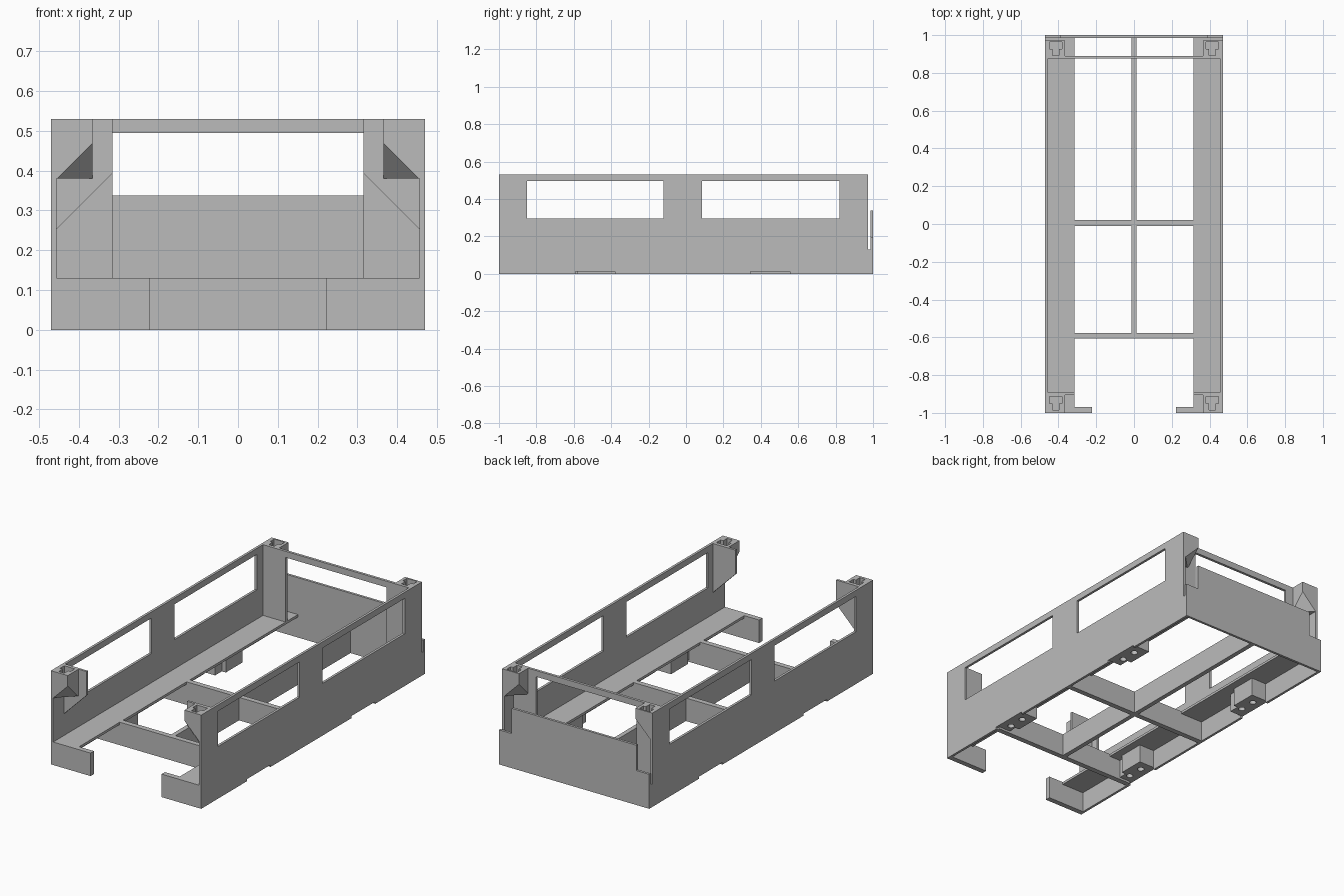
import bpy, bmesh, math
from mathutils import Vector

if "Cube" in bpy.data.objects:
    bpy.data.objects.remove(bpy.data.objects["Cube"])

grey = bpy.data.materials.new("light grey")
grey.diffuse_color = (0.5, 0.5, 0.5, 1)
grey.use_nodes = True
grey.node_tree.nodes["Principled BSDF"].inputs["Base Color"].default_value = grey.diffuse_color


def finish(name, bm, mirror=False, cutter=None, material=True):
    bmesh.ops.recalc_face_normals(bm, faces=bm.faces)
    me = bpy.data.meshes.new(name)
    bm.to_mesh(me)
    bm.free()
    ob = bpy.data.objects.new(name, me)
    bpy.context.collection.objects.link(ob)
    if material:
        me.materials.append(grey)
    if cutter:
        cut = ob.modifiers.new("cut", 'BOOLEAN')
        cut.operation, cut.solver, cut.object = 'DIFFERENCE', 'EXACT', cutter
    if mirror:
        ob.modifiers.new("mirror", 'MIRROR')
    return ob


def add_box(bm, x, y, z):
    vs = bmesh.ops.create_cube(bm, size=1)["verts"]
    for v in vs:
        v.co = Vector([(r[0] + r[1]) / 2 + c * (r[1] - r[0])
                       for c, r in zip(v.co, (x, y, z))])


def boxes(name, items, **kw):
    bm = bmesh.new()
    for it in items:
        add_box(bm, *it)
    return finish(name, bm, **kw)


def extrude(name, pts, offset, **kw):
    bm = bmesh.new()
    face = bm.faces.new([bm.verts.new(p) for p in pts])
    res = bmesh.ops.extrude_face_region(bm, geom=[face])
    moved = [g for g in res["geom"] if isinstance(g, bmesh.types.BMVert)]
    bmesh.ops.translate(bm, verts=moved, vec=offset)
    return finish(name, bm, **kw)


def cutter_boxes(name, items):
    ob = boxes(name, items, material=False)
    ob.hide_render = True
    ob.hide_set(True)
    return ob


W, WI, L, H = 0.47, 0.456, 0.315, 0.53
DECK = 0.13
CLIPS = ((-0.59, -0.38), (0.345, 0.555))

# side walls with two windows and bottom notches, stepped at the rear
wall_cut = cutter_boxes("wall_cutter", [
    ((0.4, 0.6), (-0.85, -0.12), (0.295, 0.495)),
    ((0.4, 0.6), (0.085, 0.82), (0.295, 0.495))]
    + [((0.4, 0.6), c, (-0.1, 0.012)) for c in CLIPS])
extrude("side_wall", [(WI, -1, 0), (WI, 1, 0), (WI, 1, DECK), (WI, 0.972, DECK),
                      (WI, 0.972, H), (WI, -1, H)],
        (W - WI, 0, 0), mirror=True, cutter=wall_cut)

# side decks and front lips
boxes("side_deck", [((L, WI), (-0.999, 0.99), (DECK - 0.014, DECK))], mirror=True)
boxes("front_lip", [((0.222, WI), (-1, -0.97), (0, DECK))], mirror=True)

# underfloor beams
boxes("cross_beam", [((-WI, WI), (y - 0.015, y + 0.015), (0, DECK))
                     for y in (0.005, -0.592)])
boxes("centre_beam", [((-0.013, 0.013), (-0.58, 0.988), (0, DECK))])

# rear plate with lowered ends
extrude("rear_plate", [(-W, 0.986, 0), (W, 0.986, 0), (W, 0.986, 0.195),
                       (0.39, 0.986, 0.195), (0.39, 0.986, 0.338),
                       (-0.39, 0.986, 0.338), (-0.39, 0.986, 0.195),
                       (-W, 0.986, 0.195)], (0, 0.014, 0))

# rear posts and top rail
boxes("rear_post_panel", [((L, WI), (0.875, 0.89), (DECK, H))], mirror=True)
boxes("rear_top_rail", [((-L, L), (0.875, 0.89), (0.495, H))])

# front gusset panels with sloped lower edge
extrude("front_post_panel", [(L, -0.905, H), (WI, -0.905, H), (WI, -0.905, 0.253),
                             (L, -0.905, 0.394)], (0, 0.013, 0), mirror=True)


# corner sockets: chamfered blocks with T-shaped pockets
def socket(name, outer, inner, bar, stem):
    cut = cutter_boxes(name + "_cutter", [
        ((0.382, 0.448), bar, (0.47, 0.6))])
    cut2 = cutter_boxes(name + "_stem_cutter", [
        ((0.398, 0.432), stem, (0.47, 0.6))])
    bm = bmesh.new()
    add_box(bm, (0.365, WI), (min(outer, inner), max(outer, inner)), (0.38, H))
    s = 1 if outer > inner else -1
    bmesh.ops.bisect_plane(bm, geom=bm.verts[:] + bm.edges[:] + bm.faces[:],
                           plane_co=(0.365, outer, 0.47),
                           plane_no=(-1, s, -1), clear_outer=True)
    bmesh.ops.holes_fill(bm, edges=[e for e in bm.edges if e.is_boundary])
    ob = finish(name, bm, cutter=cut)
    second = ob.modifiers.new("stem", 'BOOLEAN')
    second.operation, second.solver, second.object = 'DIFFERENCE', 'EXACT', cut2
    ob.modifiers.new("mirror", 'MIRROR')


socket("front_socket", -1.0, -0.9, (-0.95, -0.912), (-0.985, -0.93))
socket("rear_socket", 0.972, 0.885, (0.927, 0.963), (0.893, 0.94))

# clip blocks under the decks, each with two round holes
bm = bmesh.new()
for a, b in CLIPS:
    for t in (0.28, 0.72):
        res = bmesh.ops.create_cone(bm, cap_ends=True, segments=20, radius1=0.018,
                                    radius2=0.018, depth=0.1)
        bmesh.ops.translate(bm, verts=res["verts"],
                            vec=(0.415, a + (b - a) * t, 0.0))
holes = finish("hole_cutter", bm, material=False)
holes.hide_render = True
holes.hide_set(True)
for i, (a, b) in enumerate(CLIPS):
    extrude("clip_block_%d" % i,
            [(WI, a, 0.012), (0.385, a, 0.012), (0.385, a + 0.06, 0.012),
             (0.36, a + 0.06, 0.012), (0.36, b, 0.012), (WI, b, 0.012)],
            (0, 0, DECK - 0.024), mirror=True, cutter=holes)
